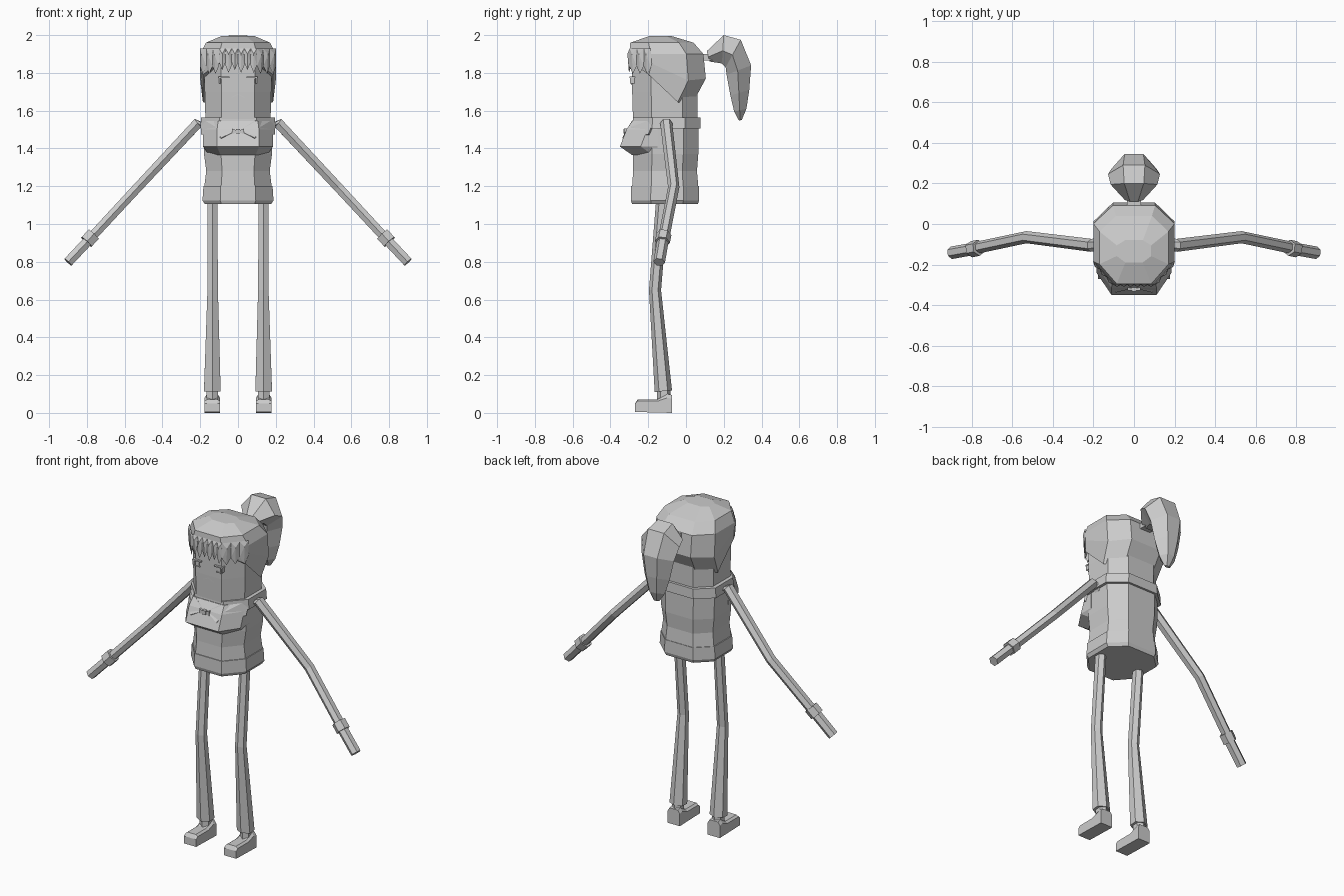
import bpy, bmesh, math
from mathutils import Vector

grey = bpy.data.materials.new("plain grey")
grey.diffuse_color = (0.6, 0.6, 0.6, 1)


def make(name, verts, faces):
    me = bpy.data.meshes.new(name)
    bm = bmesh.new()
    vs = [bm.verts.new(v) for v in verts]
    for f in faces:
        bm.faces.new([vs[i] for i in f])
    bmesh.ops.recalc_face_normals(bm, faces=bm.faces)
    bm.to_mesh(me)
    bm.free()
    me.materials.append(grey)
    ob = bpy.data.objects.new(name, me)
    bpy.context.collection.objects.link(ob)
    return ob


def loft(name, rings):
    n = len(rings[0])
    verts = [p for r in rings for p in r]
    faces = [list(range(n)), list(range(len(verts) - n, len(verts)))]
    for k in range(len(rings) - 1):
        for i in range(n):
            j = (i + 1) % n
            faces.append([k * n + i, k * n + j, (k + 1) * n + j, (k + 1) * n + i])
    return make(name, verts, faces)


def octa(hw, yf, yb, z, flat=0.5):
    """Chamfered ring; z is one height or four heights from front to back."""
    z = z if isinstance(z, tuple) else (z,) * 4
    d = yb - yf
    half = [(flat * hw, yf, z[0]), (hw, yf + 0.29 * d, z[1]),
            (hw, yb - 0.23 * d, z[2]), (0.52 * hw, yb, z[3])]
    return half + [(-x, y, h) for x, y, h in reversed(half)]


def tube(name, path, radii, sides=6):
    """Tube through path points with (side, depth) radii."""
    pts = [Vector(p) for p in path]
    rings = []
    for k, p in enumerate(pts):
        t = (pts[min(k + 1, len(pts) - 1)] - pts[max(k - 1, 0)]).normalized()
        u = Vector((0, 1, 0)).cross(t).normalized()
        v = t.cross(u)
        ring = []
        for i in range(sides):
            a = 2 * math.pi * (i + 0.5) / sides
            ring.append(p + u * math.cos(a) * radii[k][0] + v * math.sin(a) * radii[k][1])
        rings.append(ring)
    return loft(name, rings)


def box(name, x0, x1, y0, y1, z0, z1):
    return loft(name, [[(x0, y0, z), (x1, y0, z), (x1, y1, z), (x0, y1, z)] for z in (z0, z1)])


# Torso, hem and collar band
loft("torso", [octa(*r) for r in (
    (0.165, -0.28, 0.06, 1.15), (0.178, -0.285, 0.065, 1.20), (0.168, -0.28, 0.058, 1.28),
    (0.18, -0.28, 0.065, 1.37), (0.185, -0.275, 0.065, 1.56))])
loft("shirt_hem", [octa(*r) for r in (
    (0.175, -0.285, 0.063, 1.105), (0.188, -0.292, 0.07, 1.125), (0.183, -0.29, 0.068, 1.20))])
loft("collar_band", [octa(*r) for r in (
    (0.2, -0.285, 0.078, 1.505), (0.195, -0.28, 0.076, 1.565))])

# Chest
def chest_ring(hw, yf, yb, z):
    half = [(0.6 * hw, yf, z), (hw, yf + 0.11, z), (hw, yb, z)]
    return half + [(-x, y, h) for x, y, h in reversed(half)]


loft("chest", [chest_ring(*r) for r in (
    (0.155, -0.285, -0.15, 1.365), (0.185, -0.35, -0.15, 1.41),
    (0.185, -0.315, -0.15, 1.50), (0.175, -0.285, -0.15, 1.545))])

# Head block and hair cap
loft("head", [octa(*r) for r in (
    (0.172, -0.28, 0.06, 1.53), (0.176, -0.285, 0.062, 1.70), (0.18, -0.285, 0.062, 1.90))])
loft("hair", [octa(*r) for r in (
    (0.186, -0.29, 0.03, (1.86, 1.79, 1.645, 1.63)),
    (0.2, -0.298, 0.105, (1.89, 1.85, 1.76, 1.77)),
    (0.2, -0.30, 0.092, 1.9),
    (0.17, -0.295, 0.04, 1.96),
    (0.085, -0.19, -0.08, 1.996))])

# Fringe: ridged pointed locks along the front of the hair
corners = [Vector(p) for p in ((-0.2, -0.185, 0), (-0.1, -0.298, 0), (0.1, -0.298, 0), (0.2, -0.185, 0))]
for s, count in ((0, 3), (1, 6), (2, 3)):
    a, b = corners[s], corners[s + 1]
    out = Vector((b.y - a.y, a.x - b.x, 0)).normalized()
    for i in range(count):
        p, q = a.lerp(b, i / count), a.lerp(b, (i + 1) / count)
        m = (p + q) / 2
        drop = 0.02 if s != 1 else (0.015 if i % 2 else 0)
        Z = lambda v, z, o=0: v + out * o + Vector((0, 0, z))
        make("fringe_lock", [Z(p, 1.93), Z(q, 1.93), Z(q, 1.855 - drop, 0.002), Z(p, 1.855 - drop, 0.002),
                             Z(m, 1.815 - drop, 0.004), Z(m, 1.90, 0.012), Z(m, 1.86, -0.015)],
             [(0, 1, 5), (1, 2, 5), (2, 4, 5), (4, 3, 5), (3, 0, 5),
              (0, 6, 1), (1, 6, 2), (2, 6, 4), (4, 6, 3), (3, 6, 0)])

# Ponytail: each section runs from an inner to an outer point
tail = []
for yi, zi, yo, zo, w in ((0.125, 1.86, 0.11, 1.915, 0.045), (0.19, 1.85, 0.20, 2.0, 0.115),
                          (0.21, 1.83, 0.29, 1.975, 0.128), (0.215, 1.79, 0.345, 1.84, 0.11),
                          (0.235, 1.68, 0.335, 1.71, 0.085), (0.255, 1.595, 0.32, 1.61, 0.055),
                          (0.28, 1.548, 0.295, 1.55, 0.02)):
    ym, zm = 0.55 * yi + 0.45 * yo, 0.55 * zi + 0.45 * zo
    half = [(0.4 * w, yi, zi), (w, ym, zm), (0.42 * w, yo, zo)]
    tail.append(half + [(-x, y, z) for x, y, z in reversed(half)])
loft("ponytail", tail)
box("hair_tie", -0.035, 0.035, 0.07, 0.14, 1.865, 1.90)

# Mouth
for s in (-1, 1):
    make("mouth", [(0, -0.288, 1.69), (s * 0.035, -0.288, 1.672), (s * 0.035, -0.288, 1.667), (0, -0.288, 1.684)],
         [(0, 1, 2, 3)])
# Bow knot
box("bow_knot", -0.011, 0.011, -0.332, -0.30, 1.478, 1.503)

for s in (-1, 1):
    # Eye: upper lid, iris, lashes
    def bar(name, x0, x1, y0, y1, z0, z1):
        box(name, *sorted((s * x0, s * x1)), y0, y1, z0, z1)
    bar("eyelid", 0.045, 0.102, -0.298, -0.27, 1.772, 1.780)
    bar("iris", 0.062, 0.085, -0.289, -0.28, 1.735, 1.772)
    bar("lower_lash", 0.055, 0.09, -0.292, -0.28, 1.738, 1.743)
    bar("outer_lash", 0.092, 0.10, -0.296, -0.27, 1.745, 1.772)

    # Sailor collar flap and bow loop
    flap = make("collar_flap", [(s * 0.12, -0.29, 1.515), (s * 0.195, -0.165, 1.56), (s * 0.09, -0.285, 1.548),
                                (s * 0.008, -0.318, 1.495), (s * 0.09, -0.338, 1.455), (s * 0.196, -0.2, 1.475)],
                [(0, 1, 2), (0, 2, 3), (0, 3, 4), (0, 4, 5), (0, 5, 1)])
    flap.modifiers.new("thickness", "SOLIDIFY").thickness = 0.012
    loft("bow_loop", [[(s * x, y, 1.49 + h) for y, h in ((-0.328, -h0), (-0.328, h0), (-0.305, h0), (-0.305, -h0))]
                      for x, h0 in ((0.008, 0.006), (0.032, 0.015))])

    # Arm, cuff and hand
    tube("arm", [(s * 0.165, -0.10, 1.50), (s * 0.212, -0.105, 1.535), (s * 0.53, -0.065, 1.195), (s * 0.79, -0.12, 0.915)],
         [(0.028, 0.03), (0.031, 0.032), (0.029, 0.03), (0.028, 0.03)])
    tube("cuff", [(s * 0.765, -0.117, 0.945), (s * 0.802, -0.125, 0.905)], [(0.042, 0.04)] * 2)
    tube("hand", [(s * 0.79, -0.122, 0.915), (s * 0.9, -0.142, 0.798)], [(0.03, 0.031)] * 2)

    # Trouser leg, ankle and shoe
    tube("leg", [(s * 0.135, -0.125, 1.13), (s * 0.134, -0.164, 0.65), (s * 0.136, -0.12, 0.115)],
         [(0.03, 0.033), (0.032, 0.032), (0.051, 0.046)])
    tube("ankle", [(s * 0.136, -0.117, 0.13), (s * 0.136, -0.117, 0.06)], [(0.034, 0.036)] * 2)
    loft("shoe", [[(s * x, y, z) for y, z in ((-0.27, 0.005), (-0.075, 0.0), (-0.075, 0.095 - k), (-0.10, 0.10 - k),
                                            (-0.15, 0.072 - k / 2), (-0.255, 0.072 - k / 2), (-0.27, 0.05))]
                  for x, k in ((0.095, 0.02), (0.108, 0), (0.164, 0), (0.177, 0.02))])
